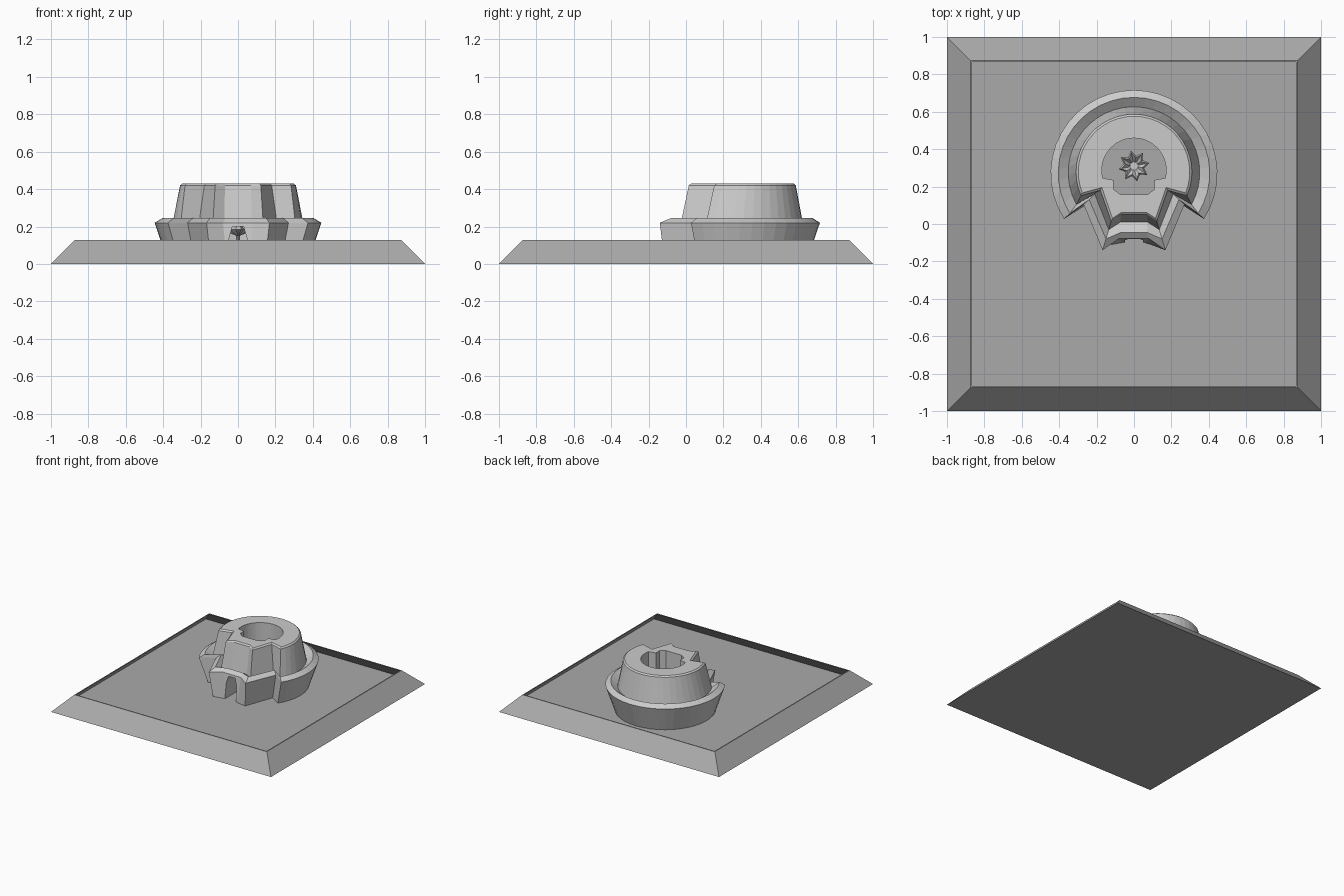
import bpy, bmesh
from math import cos, sin, radians, pi

if "Cube" in bpy.data.objects:
    bpy.data.objects.remove(bpy.data.objects["Cube"])

FLOOR = 0.018


def paint(ob, value):
    mat = bpy.data.materials.new(ob.name + "_grey")
    mat.diffuse_color = (value, value, value, 1)
    mat.use_nodes = True
    mat.node_tree.nodes["Principled BSDF"].inputs["Base Color"].default_value = mat.diffuse_color
    ob.data.materials.append(mat)


def loft(name, rings, cap_first=False, cap_last=False, closed=False):
    """Skin a list of equal-length 3D outlines into one mesh object."""
    bm = bmesh.new()
    vs = [[bm.verts.new(p) for p in ring] for ring in rings]
    n = len(vs[0])
    pairs = list(zip(vs, vs[1:]))
    if closed:
        pairs.append((vs[-1], vs[0]))
    for a, b in pairs:
        for i in range(n):
            j = (i + 1) % n
            bm.faces.new((a[i], a[j], b[j], b[i]))
    if cap_first:
        bm.faces.new(vs[0][::-1])
    if cap_last:
        bm.faces.new(vs[-1])
    bmesh.ops.recalc_face_normals(bm, faces=bm.faces)
    me = bpy.data.meshes.new(name)
    bm.to_mesh(me)
    bm.free()
    ob = bpy.data.objects.new(name, me)
    bpy.context.collection.objects.link(ob)
    return ob


def square(h, z):
    return [(-h, -h, z), (h, -h, z), (h, h, z), (-h, h, z)]


def outline(z, r, cy, start, notch, tip, mid, n=28):
    """Round back with a folded front spur, mirrored left to right."""
    right = [mid, tip, notch]
    left = [(-x, y) for x, y in reversed(right)]
    arc = []
    for i in range(n + 1):
        a = radians(start + (180 - 2 * start) * i / n)
        arc.append((r * cos(a), cy + r * sin(a)))
    return [(x, y, z) for x, y in right + arc + left]


# Thin-walled square tray: sloping sides, undercut inside, low floor
tray = loft("tray", [square(1, 0), square(0.875, 0.127), square(0.866, 0.127),
                     square(0.972, FLOOR)], cap_first=True, cap_last=True)
paint(tray, 0.4)

# Two-tier body: lower lip, gutter, upper cone, then the inner well
body = loft("tiered_body", [
    outline(FLOOR - 0.008, 0.375, 0.27, -33, (0.23, 0.12), (0.145, -0.115), (0.06, -0.10)),
    outline(0.22, 0.446, 0.27, -33, (0.27, 0.105), (0.168, -0.14), (0.08, -0.078)),
    outline(0.245, 0.405, 0.272, -32, (0.24, 0.13), (0.15, -0.08), (0.07, -0.045)),
    outline(0.208, 0.352, 0.275, -29, (0.21, 0.16), (0.135, -0.03), (0.073, 0.01)),
    outline(0.42, 0.31, 0.277, -24, (0.18, 0.18), (0.122, 0.015), (0.07, 0.05)),
    outline(0.43, 0.298, 0.278, -22, (0.172, 0.195), (0.115, 0.03), (0.068, 0.062)),
    outline(0.43, 0.172, 0.287, -14, (0.11, 0.235), (0.11, 0.185), (0.07, 0.157)),
    outline(FLOOR - 0.008, 0.178, 0.287, -14, (0.11, 0.235), (0.11, 0.185), (0.07, 0.157)),
], closed=True)

# Small arched opening at the front foot
cutter = loft("arch_cutter", [
    [(-0.052, y, -0.05), (0.052, y, -0.05), (0.047, y, 0.14), (0.03, y, 0.2),
     (-0.03, y, 0.2), (-0.047, y, 0.14)] for y in (-0.3, 0.28)],
    cap_first=True, cap_last=True)
cutter.hide_render = True
cut = body.modifiers.new("arch", "BOOLEAN")
cut.operation = "DIFFERENCE"
cut.object = cutter
cut.solver = "EXACT"
bpy.context.view_layer.objects.active = body
body.select_set(True)
bpy.ops.object.modifier_apply(modifier=cut.name)
bpy.data.objects.remove(cutter)
paint(body, 0.74)


# Fluted rosette on a thin stem in the well
def star(outer, inner, z, n=8):
    pts = []
    for i in range(2 * n):
        rr = outer if i % 2 == 0 else inner
        a = pi * (i + 0.5) / n
        pts.append((rr * cos(a), 0.31 + rr * sin(a), z))
    return pts


rosette = loft("rosette", [star(0.01, 0.008, FLOOR), star(0.01, 0.008, 0.15),
                           star(0.085, 0.055, 0.185), star(0.072, 0.045, 0.20),
                           star(0.025, 0.02, 0.17)], cap_first=True, cap_last=True)
paint(rosette, 0.7)
